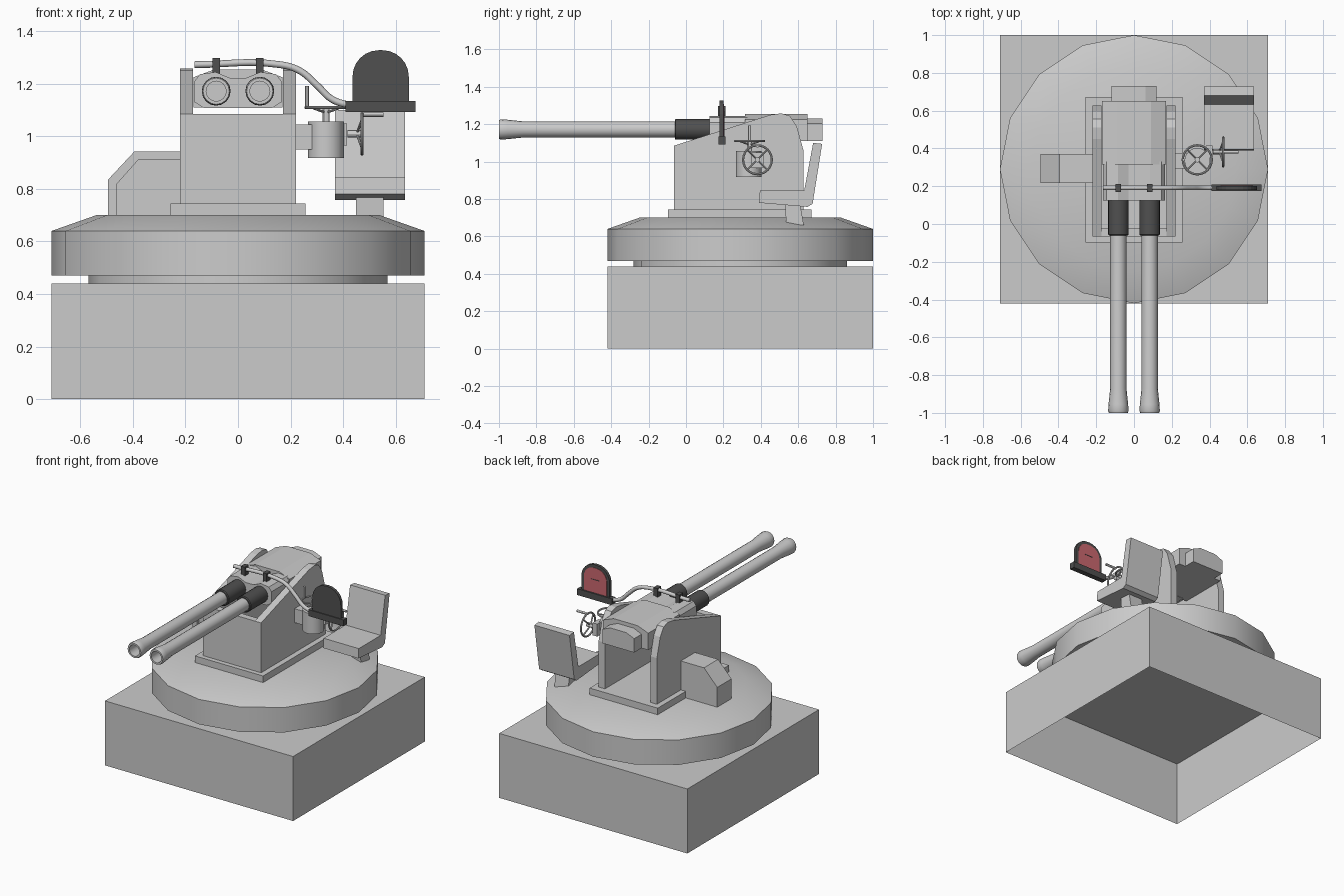
import bpy, bmesh
from math import cos, sin, pi
from mathutils import Vector, Matrix

if "Cube" in bpy.data.objects:
    bpy.data.objects.remove(bpy.data.objects["Cube"])


def material(name, rgb):
    m = bpy.data.materials.new(name)
    m.diffuse_color = (*rgb, 1)
    m.use_nodes = True
    m.node_tree.nodes["Principled BSDF"].inputs["Base Color"].default_value = m.diffuse_color
    return m


DARK = material("dark_metal", (0.08, 0.08, 0.08))
RED = material("red_glass", (0.6, 0.14, 0.16))


def finish(name, bm, mat=None, smooth=False):
    bmesh.ops.recalc_face_normals(bm, faces=bm.faces)
    me = bpy.data.meshes.new(name)
    bm.to_mesh(me)
    bm.free()
    ob = bpy.data.objects.new(name, me)
    bpy.context.collection.objects.link(ob)
    if mat:
        me.materials.append(mat)
    if smooth:
        bpy.ops.object.select_all(action='DESELECT')
        ob.select_set(True)
        bpy.context.view_layer.objects.active = ob
        bpy.ops.object.shade_smooth_by_angle()
    return ob


def prism(name, pts, axis, a, b, mat=None):
    """Extrude a 2D profile along an axis from a to b."""
    place = {'x': lambda p, h: (h, p[0], p[1]),
             'y': lambda p, h: (p[0], h, p[1]),
             'z': lambda p, h: (p[0], p[1], h)}[axis]
    bm = bmesh.new()
    lo = [bm.verts.new(place(p, a)) for p in pts]
    hi = [bm.verts.new(place(p, b)) for p in pts]
    bm.faces.new(lo)
    bm.faces.new(hi)
    n = len(pts)
    for i in range(n):
        j = (i + 1) % n
        bm.faces.new((lo[i], lo[j], hi[j], hi[i]))
    return finish(name, bm, mat)


def box(name, x, y, z, mat=None):
    return prism(name, [(x[0], y[0]), (x[1], y[0]), (x[1], y[1]), (x[0], y[1])],
                 'z', z[0], z[1], mat)


def lathe(name, prof, n, matrix, mat=None):
    """Revolve (radius, height) pairs about local z, capping both ends."""
    bm = bmesh.new()
    rings = [[bm.verts.new(matrix @ Vector((r * cos(2 * pi * k / n), r * sin(2 * pi * k / n), h)))
              for k in range(n)] for r, h in prof]
    for a, b in zip(rings, rings[1:]):
        for k in range(n):
            m = (k + 1) % n
            bm.faces.new((a[k], a[m], b[m], b[k]))
    bm.faces.new(rings[0])
    bm.faces.new(rings[-1])
    return finish(name, bm, mat, True)


def rod(name, p, q, r, n=12, mat=None):
    p, q = Vector(p), Vector(q)
    d = q - p
    mx = Matrix.Translation(p) @ d.to_track_quat('Z', 'Y').to_matrix().to_4x4()
    return lathe(name, [(r, 0), (r, d.length)], n, mx, mat)


def handwheel(name, centre, rot, handle_dir):
    """Rim, hub, spokes and grip; local z is the wheel axis."""
    mx = Matrix.Translation(centre) @ rot
    bpy.ops.mesh.primitive_torus_add(major_radius=0.077, minor_radius=0.006,
                                     major_segments=24, minor_segments=8)
    rim = bpy.context.object
    rim.name = name + "_rim"
    rim.data.transform(mx)
    bpy.ops.object.shade_smooth_by_angle()
    rod(name + "_hub", mx @ Vector((0, 0, -0.055)), mx @ Vector((0, 0, 0.005)), 0.014)
    for k in range(4):
        a = pi / 4 + k * pi / 2
        rod(f"{name}_spoke_{k}", mx @ Vector((0, 0, -0.02)),
            mx @ Vector((0.077 * cos(a), 0.077 * sin(a), 0)), 0.005, 8)
    h = Vector(handle_dir) * 0.072
    rod(name + "_grip", mx @ h, mx @ (h + Vector((0, 0, 0.082))), 0.008)


# Square base, open underneath
base = box("base", (-0.71, 0.71), (-0.42, 1.0), (0, 0.44))
bm = bmesh.new()
bm.from_mesh(base.data)
bmesh.ops.delete(bm, geom=[f for f in bm.faces if f.calc_center_median().z < 0.01], context='FACES')
bm.to_mesh(base.data)
bm.free()

# Turntable
T = Matrix.Translation((0, 0.29, 0))
lathe("turntable_neck", [(0.57, 0.44), (0.57, 0.475)], 16, T)
lathe("turntable", [(0.71, 0.47), (0.71, 0.64), (0.54, 0.70)], 16, T)

# Mount: foot plate, cheeks and front plate
box("foot_plate", (-0.257, 0.257), (-0.097, 0.672), (0.69, 0.745))
cheek = [(-0.065, 0.745), (-0.065, 1.085), (0.45, 1.25), (0.51, 1.258), (0.555, 1.245),
         (0.592, 1.19), (0.628, 1.06), (0.628, 0.745)]
for side, x in (("left", -0.22), ("right", 0.172)):
    prism("cheek_" + side, cheek, 'x', x, x + 0.048)
box("front_plate", (-0.172, 0.172), (-0.065, -0.02), (0.745, 1.085))

# Gun cradle, receiver cover and rear block
half = [(0.165, 1.13), (0.165, 1.21), (0.145, 1.237), (0.085, 1.245), (0.03, 1.222)]
prism("cradle", [(0.13, 1.108)] + half + [(-x, z) for x, z in half[::-1]] + [(-0.13, 1.108)],
      'y', 0.125, 0.33)
prism("receiver", [(-0.17, 1.11), (0.17, 1.11), (0.17, 1.225), (0.09, 1.255), (-0.09, 1.255),
                   (-0.17, 1.225)], 'y', 0.315, 0.65)
prism("rear_block", [(-0.12, 1.11), (0.12, 1.11), (0.12, 1.205), (0.06, 1.23), (-0.06, 1.23),
                     (-0.12, 1.205)], 'y', 0.64, 0.73)

# Twin barrels with sleeves and sight clamps
along_y = Matrix.Rotation(-pi / 2, 4, 'X')
for side, s in (("left", -1), ("right", 1)):
    M = Matrix.Translation((0.083 * s, 0, 1.172)) @ along_y
    lathe("barrel_" + side, [(0.038, -0.85), (0.038, -1.0), (0.05, -1.0), (0.054, -0.99),
                             (0.052, -0.955), (0.043, -0.87), (0.043, 0.0)], 16, M)
    lathe("sleeve_" + side, [(0.05, -0.06), (0.055, -0.055), (0.055, 0.13)], 16, M, DARK)
    box("clamp_" + side, (0.083 * s - 0.015, 0.083 * s + 0.015), (0.17, 0.212), (1.225, 1.298), DARK)

# Bent sight arm
cu = bpy.data.curves.new("sight_arm", 'CURVE')
cu.dimensions = '3D'
cu.bevel_depth = 0.013
cu.bevel_resolution = 2
cu.resolution_u = 6
cu.use_fill_caps = True
path = [(-0.165, 1.273), (0.16, 1.273), (0.235, 1.25), (0.30, 1.195), (0.36, 1.14), (0.44, 1.115)]
sp = cu.splines.new('BEZIER')
sp.bezier_points.add(len(path) - 1)
for bp, (x, z) in zip(sp.bezier_points, path):
    bp.co = (x, 0.192, z)
    bp.handle_left_type = bp.handle_right_type = 'AUTO'
bpy.context.collection.objects.link(bpy.data.objects.new("sight_arm", cu))


# Sight: arched shield on a bar, red glass facing the gunner
def arch(w, z0, z1, r):
    arc = [(w - r + r * cos(a), z1 - r + r * sin(a)) for a in [k * pi / 12 for k in range(7)]]
    right = [(w, z0)] + arc
    return [(0.543 + x, z) for x, z in right] + [(0.543 - x, z) for x, z in right[::-1]]


box("sight_bar", (0.41, 0.675), (0.174, 0.21), (1.092, 1.135), DARK)
prism("sight_shield", arch(0.107, 1.13, 1.328, 0.1), 'y', 0.18, 0.2, DARK)
prism("sight_glass", arch(0.086, 1.137, 1.307, 0.075), 'y', 0.198, 0.203, RED)
box("sight_mark", (0.51, 0.576), (0.2, 0.205), (1.225, 1.229), DARK)

# Elevation gearbox with two handwheels
box("gearbox_bracket", (0.21, 0.285), (0.295, 0.375), (0.95, 1.045))
rod("gearbox", (0.335, 0.335, 0.917), (0.335, 0.335, 1.057), 0.068, 16)
box("gearbox_side", (0.38, 0.415), (0.35, 0.415), (0.965, 1.05))
handwheel("top_wheel", (0.335, 0.34, 1.11), Matrix.Identity(4), (-1, 0, 0))
handwheel("side_wheel", (0.472, 0.382, 1.01), Matrix.Rotation(pi / 2, 4, 'Y'), (-1, 0, 0))

# Seat and post
prism("seat", [(0.39, 0.78), (0.395, 0.845), (0.632, 0.845), (0.68, 1.1), (0.728, 1.095),
               (0.677, 0.775), (0.65, 0.758)], 'x', 0.37, 0.635)
prism("seat_post", [(0.535, 0.67), (0.53, 0.775), (0.61, 0.775), (0.63, 0.66)], 'x', 0.45, 0.553)

# Side box with recessed front panel
outer = [(-0.495, 0.65), (-0.495, 0.835), (-0.395, 0.942), (-0.215, 0.942)]
inner = [(-0.46, 0.65), (-0.46, 0.82), (-0.38, 0.91), (-0.215, 0.91)]
prism("side_box_shell", outer + inner[::-1], 'y', 0.217, 0.37)
prism("side_box_panel", inner + [(-0.215, 0.65)], 'y', 0.235, 0.37)
